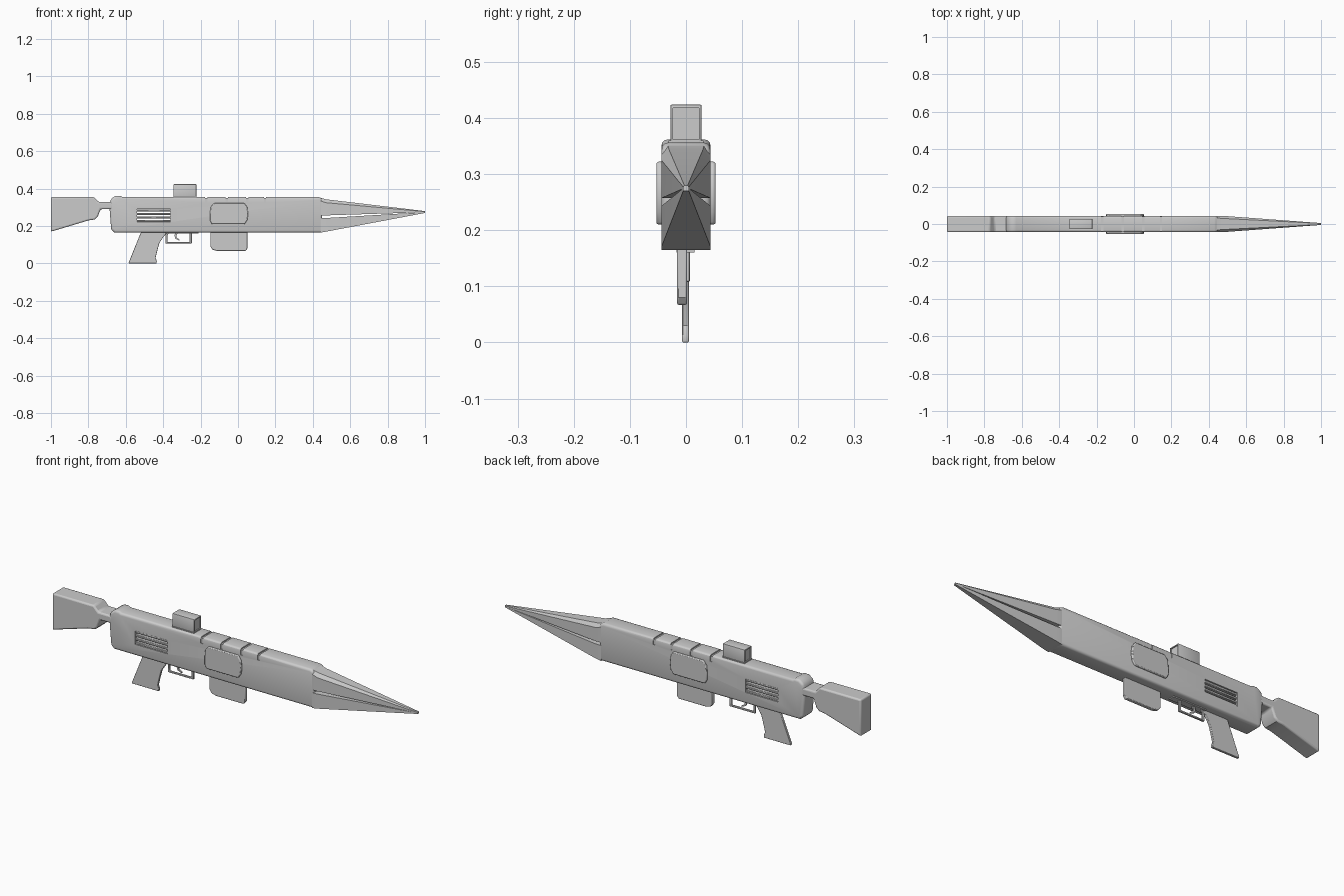
import bpy, bmesh, math


def finish(name, bm, bevel=0, segs=3, limit=40):
    bmesh.ops.recalc_face_normals(bm, faces=bm.faces)
    mesh = bpy.data.meshes.new(name)
    bm.to_mesh(mesh)
    bm.free()
    obj = bpy.data.objects.new(name, mesh)
    bpy.context.collection.objects.link(obj)
    if bevel:
        m = obj.modifiers.new("Bevel", "BEVEL")
        m.width, m.segments = bevel, segs
        m.limit_method, m.angle_limit = "ANGLE", math.radians(limit)
    return obj


def prism(name, pts, y0, y1, bevel=0, segs=3):
    """Extrude an (x, z) profile from y0 to y1."""
    bm = bmesh.new()
    a = [bm.verts.new((x, y0, z)) for x, z in pts]
    b = [bm.verts.new((x, y1, z)) for x, z in pts]
    n = len(pts)
    bm.faces.new(a)
    bm.faces.new(b[::-1])
    for i in range(n):
        bm.faces.new((a[i], b[i], b[(i + 1) % n], a[(i + 1) % n]))
    return finish(name, bm, bevel, segs)


def box(name, x0, x1, y0, y1, z0, z1, bevel=0, segs=3):
    return prism(name, [(x0, z0), (x1, z0), (x1, z1), (x0, z1)], y0, y1, bevel, segs)


def loft(name, sections):
    """Join (y, z) cross-sections given as (x, points)."""
    bm = bmesh.new()
    rings = [[bm.verts.new((x, y, z)) for y, z in pts] for x, pts in sections]
    n = len(rings[0])
    bm.faces.new(rings[0])
    bm.faces.new(rings[-1][::-1])
    for a, b in zip(rings, rings[1:]):
        for i in range(n):
            bm.faces.new((a[i], b[i], b[(i + 1) % n], a[(i + 1) % n]))
    return finish(name, bm)


def cut(obj, cutters):
    for c in cutters:
        c.hide_render = True
        m = obj.modifiers.new("Cut", "BOOLEAN")
        m.operation, m.object, m.solver = "DIFFERENCE", c, "EXACT"
    bpy.context.view_layer.update()
    deps = bpy.context.evaluated_depsgraph_get()
    mesh = bpy.data.meshes.new_from_object(obj.evaluated_get(deps))
    obj.modifiers.clear()
    obj.data = mesh
    for c in cutters:
        bpy.data.objects.remove(c)


W = 0.044

# Receiver with through vents and grooves across the top
body = prism("receiver", [(-0.66, 0.165), (0.45, 0.165), (0.45, 0.347), (0.43, 0.356),
                          (-0.62, 0.356), (-0.63, 0.362), (-0.655, 0.362), (-0.68, 0.345),
                          (-0.688, 0.31), (-0.678, 0.18)], -W, W, 0.012)
cutters = [box("vent_cutter", -0.54, -0.36, -0.1, 0.1, 0.222, 0.29)]
for x in (-0.17, -0.06, 0.05, 0.145):
    cutters.append(box("groove_cutter", x - 0.006, x + 0.006, -0.1, 0.1, 0.35, 0.4))
    for s in (-1, 1):
        y = sorted((s * 0.041, s * 0.1))
        cutters.append(box("side_groove_cutter", x - 0.006, x + 0.006, *y, 0.325, 0.36))
cut(body, cutters)
for i, z in enumerate((0.222, 0.24, 0.259, 0.278)):
    box("vent_slat_%d" % i, -0.545, -0.355, -0.04, 0.04, z, z + 0.011, 0.002, 1)

# Raised side panels
panel = [(-0.14, 0.21), (0.035, 0.21), (0.05, 0.232), (0.054, 0.265), (0.05, 0.3),
         (0.035, 0.322), (-0.13, 0.322), (-0.147, 0.3), (-0.15, 0.265), (-0.15, 0.23)]
for side, s in (("right", -1), ("left", 1)):
    y = sorted((s * 0.04, s * 0.053))
    prism("side_panel_" + side, panel, *y, 0.004, 2)

# Split pointed nose
loft("nose_upper", [
    (0.44, [(-W, 0.257), (W, 0.257), (W, 0.335), (0.032, 0.351), (-0.032, 0.351), (-W, 0.335)]),
    (0.47, [(-W, 0.257), (W, 0.257), (W, 0.325), (0.03, 0.343), (-0.03, 0.343), (-W, 0.325)]),
    (1.0, [(-0.005, 0.274), (0.005, 0.274), (0.005, 0.277), (0.003, 0.28),
           (-0.003, 0.28), (-0.005, 0.277)])])
loft("nose_lower", [
    (0.44, [(-W, 0.165), (W, 0.165), (W, 0.243), (-W, 0.243)]),
    (0.47, [(-W, 0.17), (W, 0.17), (W, 0.243), (-W, 0.243)]),
    (1.0, [(-0.005, 0.27), (0.005, 0.27), (0.005, 0.2745), (-0.005, 0.2745)])])

# Shoulder stock and its neck
prism("stock", [(-1, 0.17), (-0.8, 0.23), (-0.765, 0.235), (-0.75, 0.25), (-0.735, 0.29),
                (-0.67, 0.29), (-0.67, 0.328), (-0.745, 0.328), (-0.77, 0.355),
                (-1, 0.355)], -W, W, 0.008)

# Sight block with recessed ends
sight = box("sight", -0.345, -0.223, -0.028, 0.028, 0.345, 0.424, 0.003, 2)
cut(sight, [box("sight_cutter", x, x + 0.02, -0.023, 0.023, 0.362, 0.418)
            for x in (-0.36, -0.228)])
box("sight_base", -0.345, -0.223, -0.031, 0.031, 0.345, 0.36)

# Thin pistol grip
prism("grip", [(-0.585, 0.004), (-0.582, 0), (-0.436, 0), (-0.434, 0.012), (-0.441, 0.03),
               (-0.431, 0.07), (-0.42, 0.11), (-0.4, 0.14), (-0.37, 0.175), (-0.515, 0.175),
               (-0.53, 0.14)], -0.007, 0.005, 0.002, 2)

# Magazine
prism("magazine", [(-0.148, 0.175), (-0.148, 0.09), (-0.135, 0.073), (-0.11, 0.067),
                   (0.04, 0.067), (0.05, 0.08), (0.05, 0.175)], -0.016, 0.002, 0.003, 2)

# Trigger guard and trigger
box("guard_mount", -0.39, -0.21, -0.017, 0.015, 0.16, 0.17)
prism("trigger_guard", [(-0.375, 0.17), (-0.388, 0.155), (-0.388, 0.108), (-0.246, 0.108),
                        (-0.246, 0.17), (-0.258, 0.17), (-0.258, 0.116), (-0.378, 0.116),
                        (-0.378, 0.15), (-0.362, 0.17)], -0.003, 0.007, 0.0015, 1)
prism("trigger", [(-0.33, 0.17), (-0.34, 0.15), (-0.335, 0.132), (-0.312, 0.122),
                  (-0.312, 0.128), (-0.328, 0.138), (-0.33, 0.15), (-0.315, 0.17)],
      -0.002, 0.005)

# Smooth shading with sharp edges kept
for o in bpy.data.objects:
    o.select_set(True)
    bpy.context.view_layer.objects.active = o
bpy.ops.object.shade_smooth_by_angle(angle=math.radians(35))
